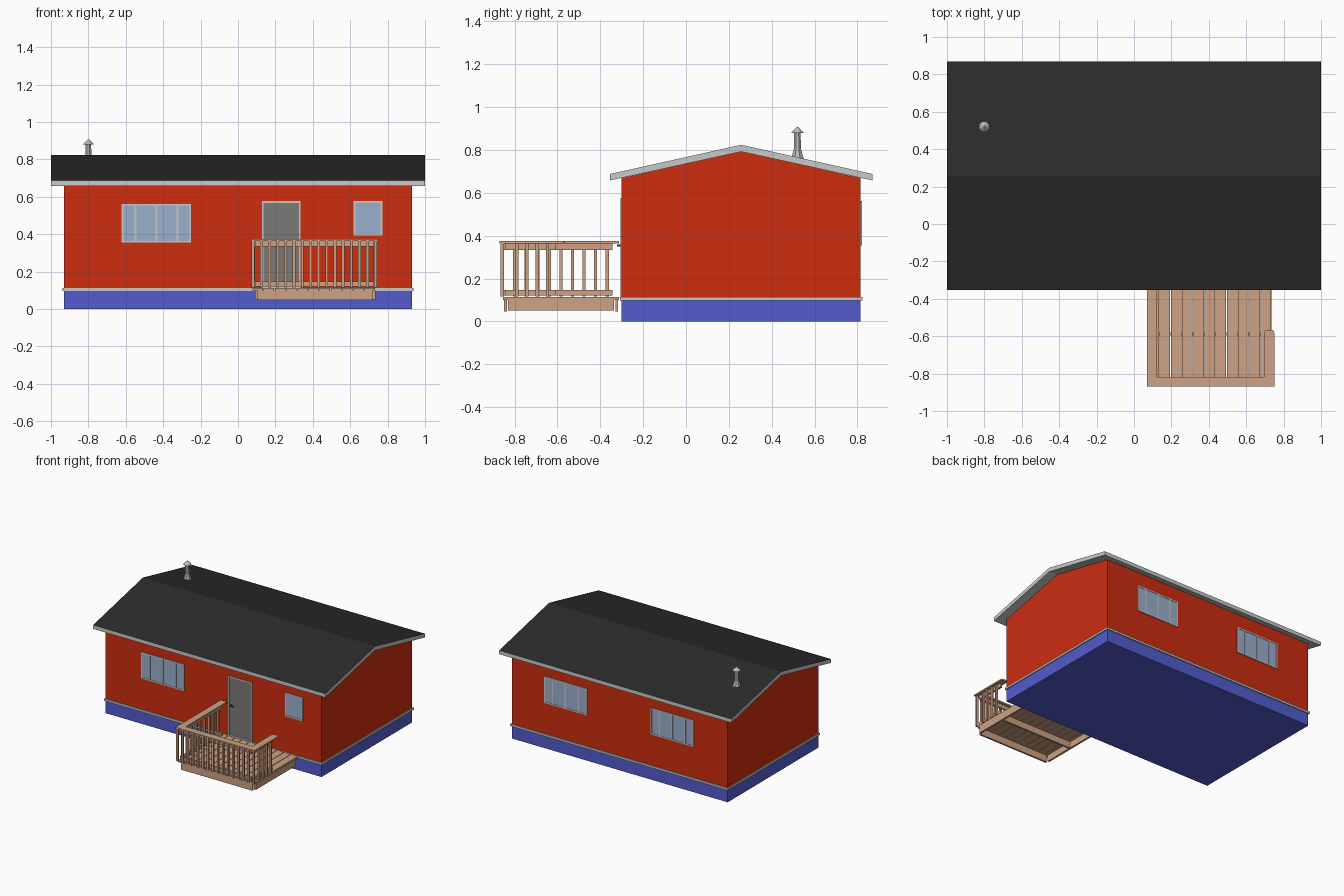
import bpy, bmesh, math

if "Cube" in bpy.data.objects:
    bpy.data.objects.remove(bpy.data.objects["Cube"])

def mat(name, c):
    m = bpy.data.materials.new(name)
    m.diffuse_color = (*c, 1)
    m.use_nodes = True
    m.node_tree.nodes["Principled BSDF"].inputs["Base Color"].default_value = m.diffuse_color
    return m

RED = mat("red siding", (0.61, 0.026, 0.005))
BLUE = mat("blue foundation", (0.085, 0.107, 0.61))
ROOF = mat("dark shingles", (0.024, 0.024, 0.024))
TRIM = mat("light grey trim", (0.58, 0.58, 0.58))
GLASS = mat("window glass", (0.33, 0.43, 0.61))
DOOR = mat("door grey", (0.2, 0.195, 0.19))
WOOD = mat("deck wood", (0.61, 0.36, 0.23))
METAL = mat("flue metal", (0.5, 0.5, 0.5))
DARK = mat("dark handle", (0.06, 0.06, 0.06))

def finish(name, bm, *mats):
    bmesh.ops.recalc_face_normals(bm, faces=bm.faces)
    me = bpy.data.meshes.new(name)
    bm.to_mesh(me)
    bm.free()
    for m in mats:
        me.materials.append(m)
    ob = bpy.data.objects.new(name, me)
    bpy.context.collection.objects.link(ob)
    return ob

def add_box(bm, x0, x1, y0, y1, z0, z1):
    v = bmesh.ops.create_cube(bm, size=1)["verts"]
    for p in v:
        p.co = ((x0, x1)[p.co.x > 0], (y0, y1)[p.co.y > 0], (z0, z1)[p.co.z > 0])

def boxes(name, m, items):
    bm = bmesh.new()
    for b in items:
        add_box(bm, *b)
    return finish(name, bm, m)

def prism(bm, yz, hx):
    # extrude a side profile across the width
    a = [bm.verts.new((-hx, y, z)) for y, z in yz]
    f = bm.faces.new(a)
    r = bmesh.ops.extrude_face_region(bm, geom=[f])
    for v in r["geom"]:
        if isinstance(v, bmesh.types.BMVert):
            v.co.x = hx

# house body
W, YF, YB, YM = 0.93, -0.30, 0.815, 0.2575
boxes("foundation", BLUE, [(-W, W, YF, YB, 0, 0.10)])
boxes("base_trim", TRIM, [(-W - .008, W + .008, YF - .008, YB + .008, 0.097, 0.113)])
bm = bmesh.new()
prism(bm, [(YF, .10), (YB, .10), (YB, .669), (YM, .793), (YF, .669)], W)
finish("walls", bm, RED)

# roof slab: dark on top, light grey fascia and soffit
bm = bmesh.new()
prism(bm, [(-.354, .658), (YM, .792), (.870, .658), (.870, .688), (YM, .824), (-.354, .688)], 1.0)
roof = finish("roof", bm, TRIM, ROOF)
for p in roof.data.polygons:
    p.material_index = int(p.normal.z > 0.5)

# windows: glass plate, frame and mullions; side -1 is front, +1 back
def window(name, x0, x1, z0, z1, mullions, side, pane=GLASS, t=0.009):
    face = YF if side < 0 else YB
    def depth(d):
        return sorted((face - side * .002, face + side * d))
    g, f = depth(.003), depth(.006)
    boxes(name + "_pane", pane, [(x0 + .002, x1 - .002, *g, z0 + .002, z1 - .002)])
    bars = [(x0, x1, *f, z0, z0 + t), (x0, x1, *f, z1 - t, z1),
            (x0, x0 + t, *f, z0 + t, z1 - t), (x1 - t, x1, *f, z0 + t, z1 - t)]
    for k in mullions:
        x = x0 + (x1 - x0) * k
        bars.append((x - .005, x + .005, *f, z0 + t, z1 - t))
    boxes(name + "_frame", TRIM, bars)

SPLIT = (.2, .5, .8)
window("front_large_window", -.622, -.25, .355, .562, SPLIT, -1)
window("front_small_window", .618, .772, .393, .577, (), -1)
window("back_window_a", .28, .65, .355, .562, SPLIT, 1)
window("back_window_b", -.64, -.27, .355, .562, SPLIT, 1)
window("door", .128, .334, .113, .577, (), -1, DOOR)

# door handle
bm = bmesh.new()
add_box(bm, .152, .160, -.32, -.302, .350, .358)
add_box(bm, .152, .182, -.322, -.315, .349, .359)
finish("door_handle", bm, DARK)

# chimney flue: stacked octagonal rings
bm = bmesh.new()
N, prev = 8, None
for r, z in [(.034, .745), (.030, .765), (.018, .805), (.016, .88), (.030, .88), (.028, .885), (.004, .907)]:
    ring = [bm.verts.new((-.80 + r * math.cos(2 * math.pi * (i + .5) / N),
                          .52 + r * math.sin(2 * math.pi * (i + .5) / N), z)) for i in range(N)]
    if prev:
        for i in range(N):
            j = (i + 1) % N
            bm.faces.new((prev[i], prev[j], ring[j], ring[i]))
    else:
        bm.faces.new(ring)
    prev = ring
bm.faces.new(prev)
finish("chimney_flue", bm, METAL)

# deck boards
boxes("deck_boards", WOOD, [(.077 + .06 * i, .133 + .06 * i, -.853, -.312, .10, .113) for i in range(11)])

# deck frame beams
boxes("deck_frame", WOOD, [
    (.105, .72, -.85, -.835, .047, .10), (.105, .72, -.33, -.317, .047, .10),
    (.09, .105, -.83, -.335, .05, .10), (.72, .735, -.83, -.335, .05, .10),
    (.105, .72, -.595, -.58, .05, .10)])

# railing: two horizontal bands on each run
bands = []
for z0, z1 in ((.12, .147), (.333, .364)):
    bands += [(.105, .711, -.85, -.835, z0, z1),
              (.092, .107, -.845, -.342, z0, z1),
              (.71, .725, -.845, -.61, z0, z1)]
boxes("rail_bands", WOOD, bands)

# balusters stand outside the bands
def baluster(x, y, h=.0075):
    return (x - h, x + h, y - h, y + h, .115, .364)

bal = [baluster(.081 + .0437 * i, -.858) for i in range(16)]
bal += [baluster(.084, -.800 + .054 * i) for i in range(9)]
bal += [baluster(.733, -.790 + .048 * i) for i in range(4)]
boxes("balusters", WOOD, bal)

# flat handrail caps, right one with a rounded end
boxes("handrail_caps", WOOD, [(.07, .75, -.87, -.817, .364, .375),
                              (.07, .123, -.817, -.312, .364, .375)])
cap = boxes("right_handrail_cap", WOOD, [(.696, .75, -.817, -.566, .364, .375)])
bm = bmesh.new()
bm.from_mesh(cap.data)
ends = [e for e in bm.edges if all(v.co.y > -.6 for v in e.verts)
        and abs(e.verts[0].co.z - e.verts[1].co.z) > .005]
bmesh.ops.bevel(bm, geom=ends, offset=.014, segments=3, profile=.5, affect='EDGES')
bm.to_mesh(cap.data)
bm.free()
